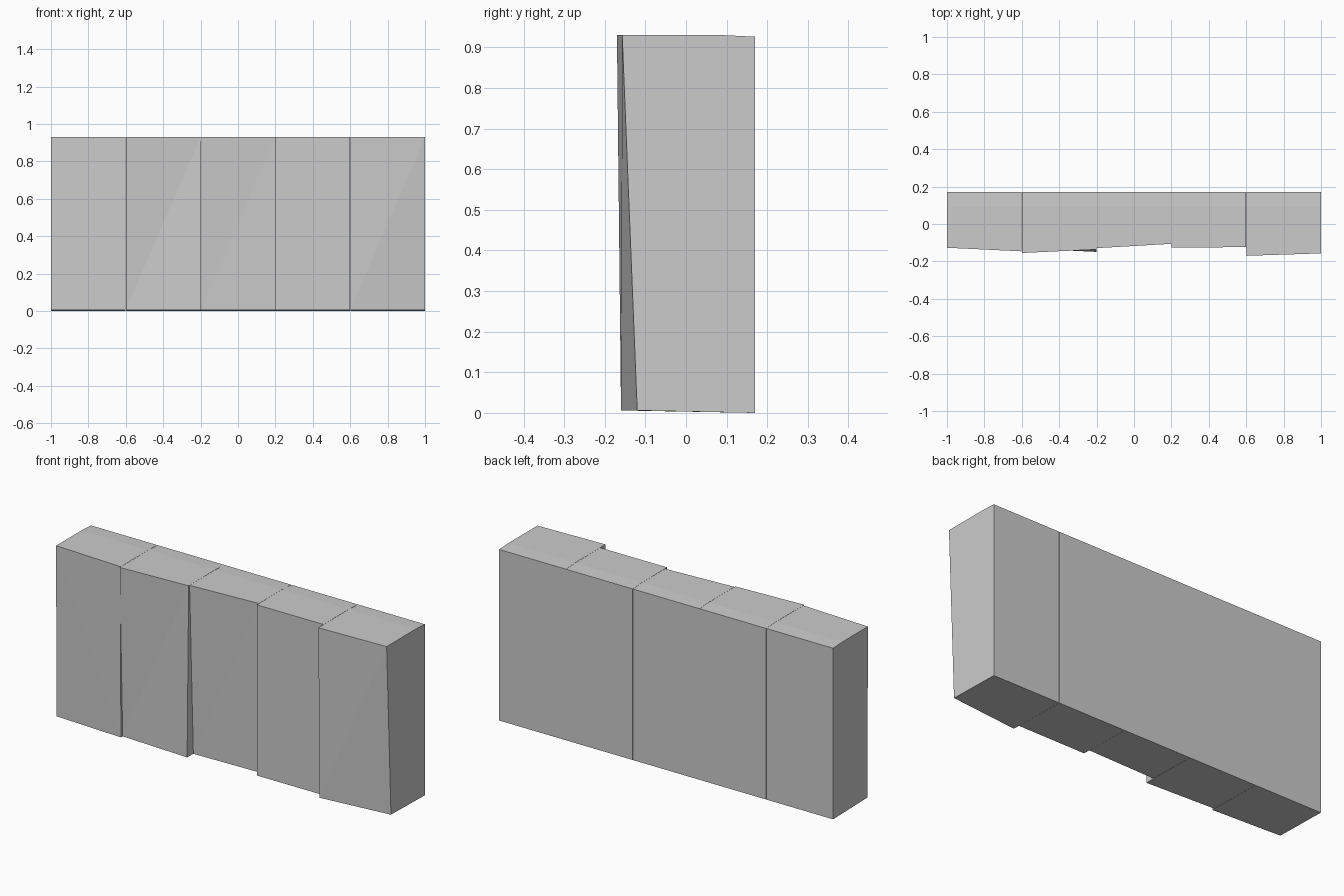
import bpy, bmesh

if "Cube" in bpy.data.objects:
    bpy.data.objects.remove(bpy.data.objects["Cube"])

WIDTH, BACK, HEIGHT = 0.4, 0.17, 0.93
GAP = 0.0005
RIDGE = 0.09

# Front-face depth of each block: bottom left, bottom right, top left, top right
FRONTS = [
    (-0.125, -0.145, -0.127, -0.146),
    (-0.130, -0.149, -0.155, -0.136),
    (-0.097, -0.088, -0.129, -0.106),
    (-0.125, -0.124, -0.125, -0.124),
    (-0.160, -0.120, -0.170, -0.157),
]


def stone_block(name, x0, x1, front):
    """Block with a skewed front, slightly sloping base and a shallow bevelled top."""
    bl, br, tl, tr = front
    bm = bmesh.new()
    rings = []
    for x, low, high in ((x0, bl, tl), (x1, br, tr)):
        profile = [(low, 0.006), (BACK, 0.0), (BACK, HEIGHT - 0.004),
                   (RIDGE, HEIGHT), (high, HEIGHT)]
        rings.append([bm.verts.new((x, y, z)) for y, z in profile])
    left, right = rings
    bm.faces.new(left)
    bm.faces.new(right[::-1])
    n = len(left)
    for i in range(n):
        j = (i + 1) % n
        bm.faces.new((left[i], right[i], right[j], left[j]))
    # Split the twisted front consistently
    bmesh.ops.triangulate(bm, faces=[f for f in bm.faces if len(f.verts) == 4])
    bmesh.ops.recalc_face_normals(bm, faces=bm.faces)
    mesh = bpy.data.meshes.new(name)
    bm.to_mesh(mesh)
    bm.free()
    obj = bpy.data.objects.new(name, mesh)
    bpy.context.collection.objects.link(obj)
    return obj


# Row of five abutting blocks
for i, front in enumerate(FRONTS):
    x0 = -1 + i * WIDTH
    left_gap = GAP if i > 0 else 0
    right_gap = GAP if i < len(FRONTS) - 1 else 0
    stone_block(f"wall_block_{i + 1}", x0 + left_gap, x0 + WIDTH - right_gap, front)
